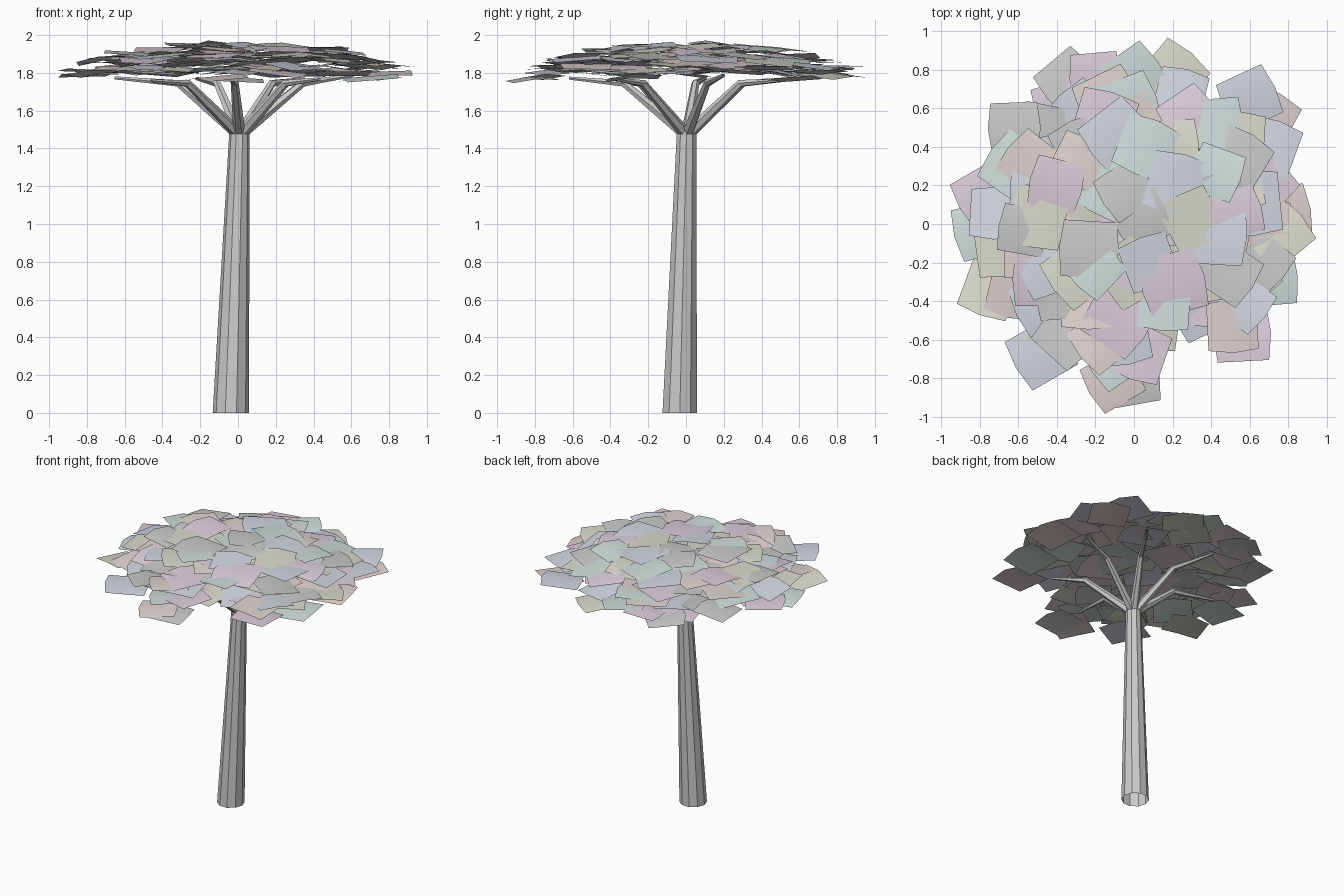
import bpy, bmesh, math, random
from mathutils import Vector, Matrix

if "Cube" in bpy.data.objects:
    bpy.data.objects.remove(bpy.data.objects["Cube"])

random.seed(11)
UP = Vector((0, 0, 1))


def make_object(name, bm):
    mesh = bpy.data.meshes.new(name)
    bm.to_mesh(mesh)
    bm.free()
    obj = bpy.data.objects.new(name, mesh)
    bpy.context.collection.objects.link(obj)
    return obj


def tube(bm, points, radii, sides, horizontal=False):
    """Open-ended faceted tube through the given points."""
    pts = [Vector(p) for p in points]
    rings = []
    for i, p in enumerate(pts):
        d = (pts[min(i + 1, len(pts) - 1)] - pts[max(i - 1, 0)]).normalized()
        rot = Matrix.Identity(3) if horizontal else d.to_track_quat('Z', 'Y').to_matrix()
        ring = []
        for k in range(sides):
            a = math.tau * k / sides
            ring.append(bm.verts.new(p + rot @ Vector((math.cos(a), math.sin(a), 0)) * radii[i]))
        rings.append(ring)
    for r0, r1 in zip(rings, rings[1:]):
        for k in range(sides):
            j = (k + 1) % sides
            bm.faces.new((r0[k], r0[j], r1[j], r1[k]))


def leaf_card(bm, x, y, z, angle, size, tint):
    """Square card, softly bent across the middle and slightly tilted."""
    h = size / 2
    normal = UP + Vector((random.uniform(-.1, .1) + 0.04 * x, random.uniform(-.1, .1) + 0.04 * y, 0))
    rot = UP.rotation_difference(normal).to_matrix() @ Matrix.Rotation(angle, 3, 'Z')
    rows = []
    for v, w, lift in ((-1, 0.94, -0.006), (0, 1.06, 0.008), (1, 0.94, -0.006)):
        rows.append([bm.verts.new(Vector((x, y, z)) + rot @ Vector((s * h * w, v * h, lift)))
                     for s in (-1, 1)])
    for a, b in zip(rows, rows[1:]):
        face = bm.faces.new((a[0], a[1], b[1], b[0]))
        face.material_index = tint
        face.smooth = True


# Leaning, tapered trunk
bm = bmesh.new()
tube(bm, [(-0.038, -0.033, 0), (0.008, 0.003, 1.49)], [0.096, 0.054], 10, True)
make_object("trunk", bm)

# Branches: rise steeply from the trunk top, then flatten under the canopy
bm = bmesh.new()
for deg, bend, tip in ((-42, .34, .58), (-93, .33, .62), (18, .36, .64), (58, .34, .66),
                       (110, .32, .64), (171, .32, .66), (222, .36, .62)):
    c, s = math.cos(math.radians(deg)), math.sin(math.radians(deg))
    tube(bm, [(0.008 + 0.025 * c, 0.003 + 0.025 * s, 1.49),
              (bend * c, bend * s, 1.745),
              (tip * c, tip * s, random.uniform(1.75, 1.79))],
         [0.032, 0.021, 0.009], 6)
make_object("branches", bm)

# Rim cards follow the outline of the canopy: x, y, z, turn in degrees
rim = [(-0.34, 0.74, 1.80, 40), (-0.2, 0.76, 1.82, 5), (0.0, 0.76, 1.83, 35), (0.2, 0.77, 1.79, 50),
       (0.6, 0.65, 1.80, 25), (0.69, 0.55, 1.77, 60), (-0.62, 0.5, 1.84, 2), (-0.78, 0.15, 1.81, 30),
       (-0.79, -0.03, 1.79, 15), (-0.75, -0.34, 1.80, 70), (-0.48, -0.67, 1.80, 30),
       (-0.11, -0.81, 1.775, 30), (0.0, -0.81, 1.765, 10), (0.56, -0.57, 1.80, 3),
       (0.7, -0.28, 1.775, 5), (0.75, -0.05, 1.84, 40), (0.71, 0.4, 1.83, 70), (0.77, 0.05, 1.80, 10)]
bm = bmesh.new()
for i, (x, y, z, deg) in enumerate(rim):
    leaf_card(bm, x, y, z, math.radians(deg), random.uniform(0.25, 0.29), i % 6)

# Inner cards in a spiral spread, layered into a shallow dome
count = 108
for i in range(count):
    r = 0.72 * math.sqrt((i + 0.5) / count)
    a = i * 2.39996
    x = r * math.cos(a) + random.uniform(-.03, .03)
    y = r * math.sin(a) + random.uniform(-.03, .03)
    if y < -0.5 and 0.08 < x < 0.5:
        continue
    top = 1.975 - 0.13 * (r / 0.8) ** 2
    z = 1.80 + (top - 1.80) * random.random() ** 0.85
    leaf_card(bm, x, y, z, random.uniform(0, math.pi), random.uniform(0.24, 0.32), i % 6)
canopy = make_object("leaf_canopy", bm)

# Pale leaf tints
for i, col in enumerate([(.70, .70, .70), (.74, .64, .72), (.64, .74, .72),
                         (.72, .71, .62), (.65, .69, .76), (.75, .67, .64)]):
    mat = bpy.data.materials.new(f"leaf_tint_{i}")
    mat.diffuse_color = (*col, 1)
    mat.use_nodes = True
    mat.node_tree.nodes["Principled BSDF"].inputs["Base Color"].default_value = mat.diffuse_color
    canopy.data.materials.append(mat)
